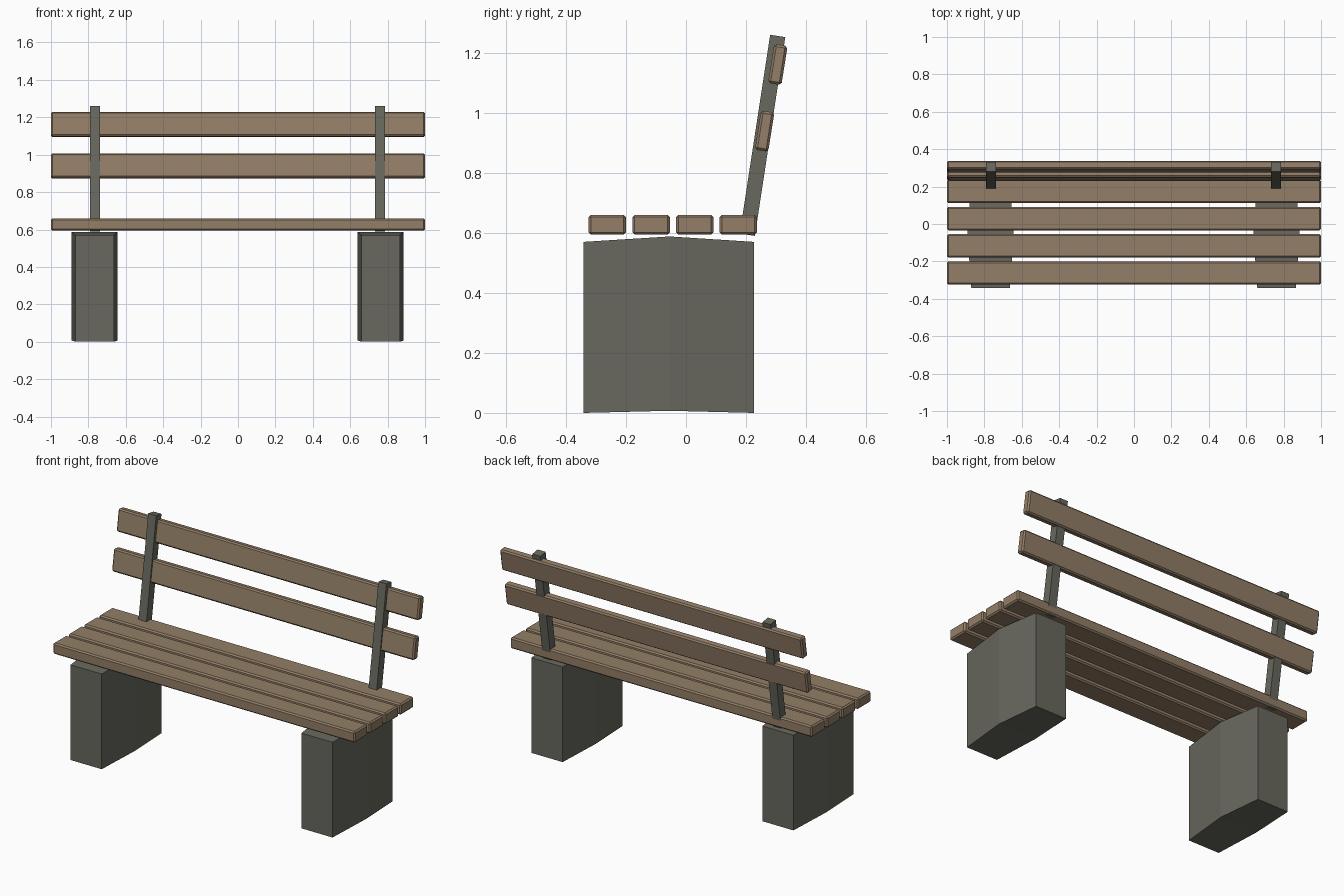
import bpy, bmesh, math

if "Cube" in bpy.data.objects:
    bpy.data.objects.remove(bpy.data.objects["Cube"], do_unlink=True)


def material(name, rgb):
    mat = bpy.data.materials.new(name)
    mat.use_nodes = True
    color = (*rgb, 1)
    mat.diffuse_color = color
    mat.node_tree.nodes["Principled BSDF"].inputs["Base Color"].default_value = color
    return mat


WOOD = material("brown wood", (0.29, 0.21, 0.135))
STONE = material("grey stone", (0.138, 0.138, 0.112))


def add_object(name, bm, mat):
    bmesh.ops.recalc_face_normals(bm, faces=bm.faces)
    mesh = bpy.data.meshes.new(name)
    bm.to_mesh(mesh)
    bm.free()
    mesh.materials.append(mat)
    obj = bpy.data.objects.new(name, mesh)
    bpy.context.collection.objects.link(obj)
    return obj


def box(name, center, size, mat, lean=0, bevel=0):
    bm = bmesh.new()
    bmesh.ops.create_cube(bm, size=1)
    bmesh.ops.scale(bm, vec=size, verts=bm.verts)
    obj = add_object(name, bm, mat)
    obj.location = center
    obj.rotation_euler.x = -math.radians(lean)
    if bevel:
        mod = obj.modifiers.new("chamfer", "BEVEL")
        mod.width = bevel
        mod.segments = 1
    return obj


def leg(name, x):
    # Three rectangular sections along y: the middle one is wider and taller
    sections = [(-0.341, 0.103, 0, 0.57),
                (-0.055, 0.124, 0.007, 0.588),
                (0.226, 0.103, 0, 0.57)]
    bm = bmesh.new()
    rings = [[bm.verts.new((x + sx * half, y, z))
              for sx, z in ((-1, low), (1, low), (1, high), (-1, high))]
             for y, half, low, high in sections]
    for a, b in zip(rings, rings[1:]):
        for i in range(4):
            j = (i + 1) % 4
            bm.faces.new((a[i], a[j], b[j], b[i]))
    bm.faces.new(rings[0])
    bm.faces.new(rings[-1])
    return add_object(name, bm, STONE)


# Seat planks
for i in range(4):
    box(f"seat_slat_{i + 1}", (0, -0.262 + i * 0.1455, 0.627),
        (2, 0.125, 0.066), WOOD, bevel=0.008)

# Leaning backrest planks
for name, y, z in (("lower", 0.262, 0.939), ("upper", 0.306, 1.161)):
    box(f"{name}_back_slat", (0, y, z), (2, 0.045, 0.132), WOOD, 9, 0.008)

# Legs and backrest posts on each side
for side, leg_x, post_x in (("right", -0.767, -0.765), ("left", 0.762, 0.76)):
    leg(f"{side}_leg", leg_x)
    box(f"{side}_back_post", (post_x, 0.255, 0.925),
        (0.053, 0.051, 0.67), STONE, 8.7)
